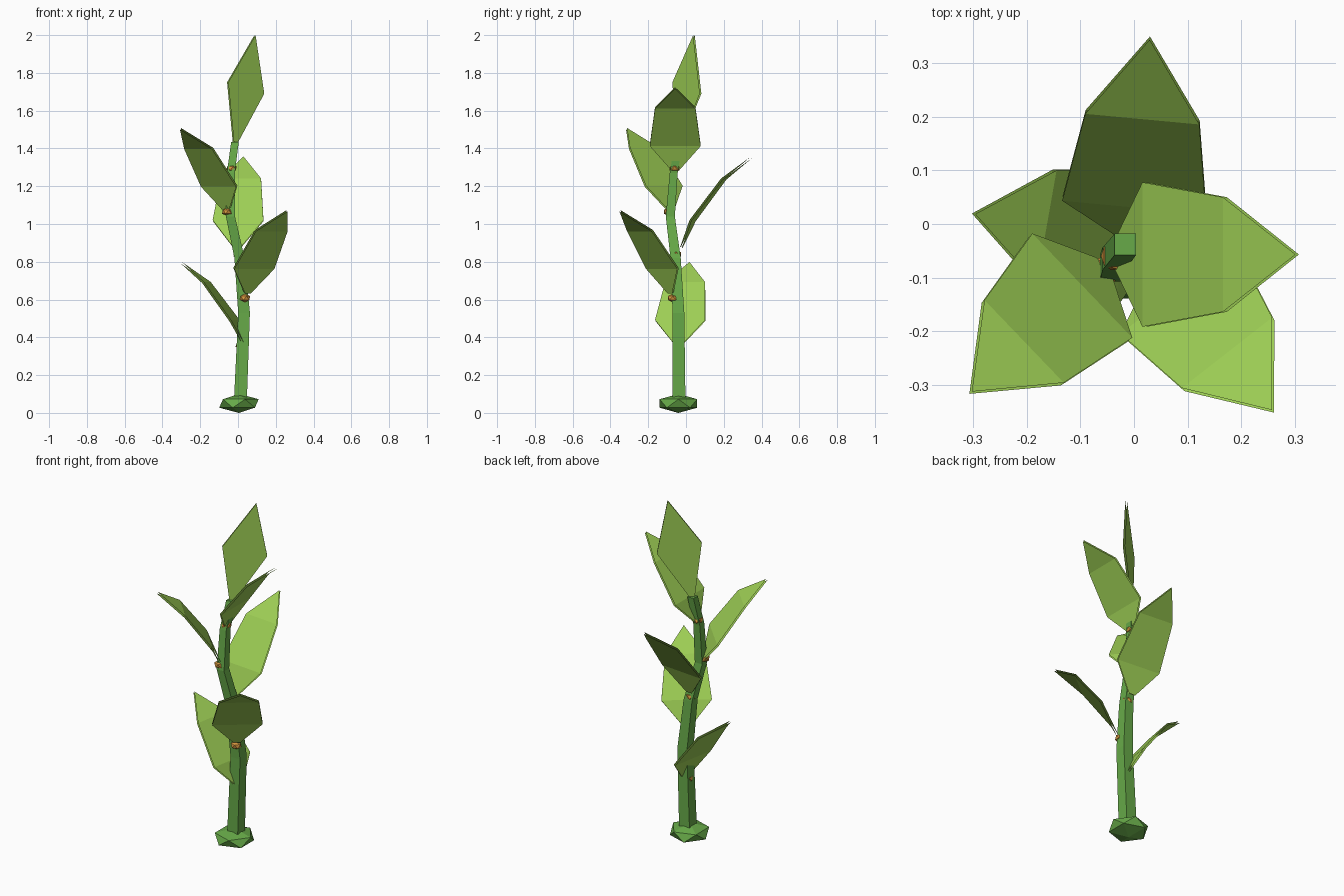
import bpy, bmesh, math
from mathutils import Vector

if "Cube" in bpy.data.objects:
    bpy.data.objects.remove(bpy.data.objects["Cube"])


def material(name, rgb):
    m = bpy.data.materials.new(name)
    m.diffuse_color = (*rgb, 1)
    m.use_nodes = True
    m.node_tree.nodes["Principled BSDF"].inputs["Base Color"].default_value = m.diffuse_color
    return m


STEM = material("stem_green", (0.135, 0.40, 0.065))
LEAF = material("leaf_green", (0.34, 0.62, 0.09))
BUD = material("bud_amber", (0.68, 0.31, 0.05))


def mesh_object(name, verts, faces, mat):
    me = bpy.data.meshes.new(name)
    me.from_pydata(verts, [], faces)
    me.materials.append(mat)
    ob = bpy.data.objects.new(name, me)
    bpy.context.collection.objects.link(ob)
    return ob


def faceted_ball(name, loc, radius, squash, mat):
    bpy.ops.mesh.primitive_ico_sphere_add(subdivisions=1, radius=radius, location=loc)
    ob = bpy.context.object
    ob.name = name
    ob.scale.z = squash
    ob.data.materials.append(mat)


def two_layers(ob):
    # thin leaf blade: upper and lower skin with an open edge
    mod = ob.modifiers.new("blade", 'SOLIDIFY')
    mod.thickness = 0.01
    mod.offset = 0
    mod.use_rim = False


# Root: squashed faceted ball
faceted_ball("root", (0.005, -0.04, 0.05), 0.117, 0.43, STEM)

# Stem: square section swept along a bending path (x, y, z, half width)
path = [(0.013, -0.037, 0.07, 0.034), (0.032, -0.04, 0.53, 0.031),
        (0.008, -0.055, 0.82, 0.027), (-0.04, -0.083, 1.04, 0.024),
        (-0.038, -0.065, 1.27, 0.021), (-0.016, -0.038, 1.435, 0.02)]
verts, faces = [], []
for x, y, z, w in path:
    verts += [(x + sx * w, y + sy * w, z)
              for sx, sy in ((-1, -1), (1, -1), (1, 1), (-1, 1))]
for r in range(len(path) - 1):
    for i in range(4):
        j = (i + 1) % 4
        faces.append((4 * r + i, 4 * r + j, 4 * r + 4 + j, 4 * r + 4 + i))
n = len(verts)
faces += [(3, 2, 1, 0), (n - 4, n - 3, n - 2, n - 1)]
mesh_object("stem", verts, faces, STEM)

# Leaf outline: (reach, height, half width), closing in a tip
OUTLINE = [(0, 0, 0.02), (0.055, 0.13, 0.135), (0.205, 0.33, 0.107)]
TIP = (0.34, 0.435)


def leaf(name, base, degrees, scale=1.0):
    a = math.radians(degrees)
    out = Vector((math.cos(a), math.sin(a), 0))
    side = Vector((-math.sin(a), math.cos(a), 0))
    up = Vector((0, 0, 1))
    base = Vector(base)
    vs = []
    for d, h, w in OUTLINE:
        p = base + (out * d + up * h) * scale
        vs += [p - side * w, p + side * w]
    vs.append(base + (out * TIP[0] + up * TIP[1]) * scale)
    two_layers(mesh_object(name, vs, [(0, 2, 3, 1), (2, 4, 5, 3), (4, 6, 5)], LEAF))


# Side leaves spiralling up the stem: base, heading, scale, bud position
leaves = [((0.035, -0.04, 0.36), 170, 1.0, (0.015, -0.037, 0.36)),
          ((0.05, -0.082, 0.635), -52, 1.0, (0.037, -0.07, 0.608)),
          ((-0.005, -0.025, 0.875), 84.7, 1.1, (0.004, -0.052, 0.84)),
          ((-0.06, -0.08, 1.07), 223.8, 1.0, (-0.057, -0.09, 1.065)),
          ((-0.035, -0.057, 1.285), 0, 1.0, (-0.034, -0.06, 1.295))]
for i, (base, deg, scale, bud) in enumerate(leaves, 1):
    leaf(f"leaf_{i}", base, deg, scale)
    faceted_ball(f"bud_{i}", bud, 0.031, 0.75, BUD)

# Top leaf: upright blade (distance along its plane, height)
blade = [(-0.012, 1.43), (0.014, 1.43), (0.19, 1.69), (0.132, 2.0), (-0.05, 1.75)]
two_layers(mesh_object("top_leaf",
                       [(-0.015 + s * 0.795, -0.038 + s * 0.607, z) for s, z in blade],
                       [(0, 1, 2, 3, 4)], LEAF))
